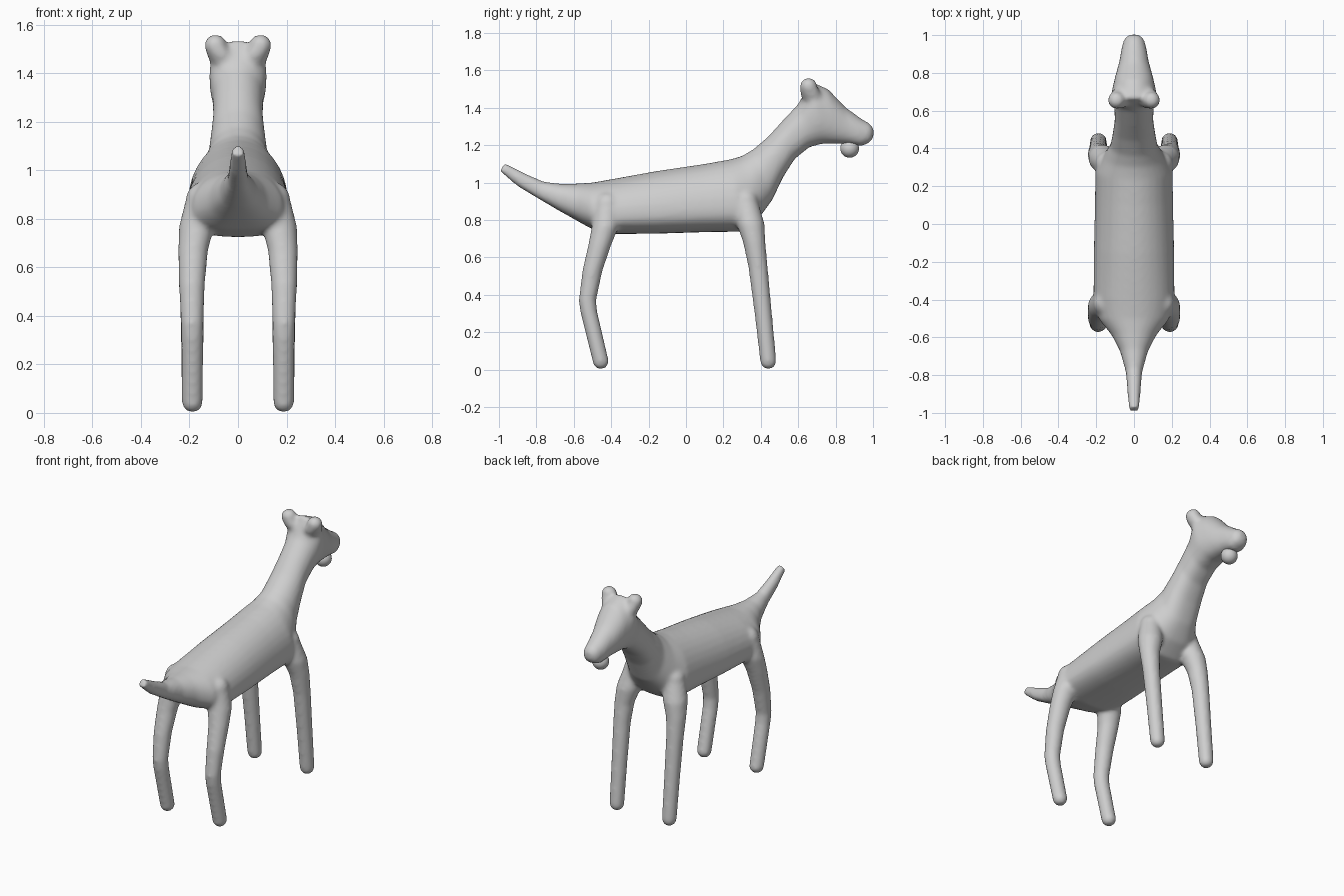
import bpy, bmesh
from math import sin, cos, pi
from mathutils import Vector

default_cube = bpy.data.objects.get("Cube")
if default_cube:
    bpy.data.objects.remove(default_cube, do_unlink=True)

# Single plain colour
grey = bpy.data.materials.new("light_grey")
grey.use_nodes = True
colour = (0.62, 0.62, 0.62, 1)
grey.diffuse_color = colour
grey.node_tree.nodes["Principled BSDF"].inputs["Base Color"].default_value = colour

SIDES = 32


def skin_rings(bm, rings):
    """Bridge a list of point rings and close both ends."""
    loops = [[bm.verts.new(p) for p in ring] for ring in rings]
    for a, b in zip(loops, loops[1:]):
        for i in range(SIDES):
            j = (i + 1) % SIDES
            bm.faces.new((a[i], a[j], b[j], b[i]))
    bm.faces.new(loops[0][::-1])
    bm.faces.new(loops[-1])


def torso_ring(by, bz, ty, tz, width, widest):
    """Egg-shaped ring between a lower and an upper point of the side outline."""
    low, high = Vector((0, by, bz)), Vector((0, ty, tz))
    ring = []
    for i in range(SIDES):
        a = 2 * pi * i / SIDES
        s, c = sin(a), cos(a)
        if s < 0:  # squarer underside
            s, c = -abs(s) ** 0.8, abs(c) ** 0.8 * (1 if c > 0 else -1)
        t = widest + s * (1 - widest if s > 0 else widest)
        ring.append(low.lerp(high, t) + Vector((width * c, 0, 0)))
    return ring


def limb(bm, stations):
    """Round tube through (x, y, z, radius) stations with ball ends."""
    rings = []
    for x, y, z, r in stations:
        rings.append([(x + r * cos(2 * pi * i / SIDES), y + r * sin(2 * pi * i / SIDES), z)
                      for i in range(SIDES)])
    skin_rings(bm, rings)
    for x, y, z, r in (stations[0], stations[-1]):
        ball(bm, (x, y, z), r)


def ball(bm, centre, radius):
    made = bmesh.ops.create_uvsphere(bm, u_segments=32, v_segments=20, radius=radius)
    bmesh.ops.translate(bm, verts=made["verts"], vec=centre)


def finish(name, bm):
    bmesh.ops.recalc_face_normals(bm, faces=bm.faces)
    mesh = bpy.data.meshes.new(name)
    bm.to_mesh(mesh)
    bm.free()
    mesh.materials.append(grey)
    for face in mesh.polygons:
        face.use_smooth = True
    obj = bpy.data.objects.new(name, mesh)
    bpy.context.collection.objects.link(obj)
    return obj


# Tail, trunk, neck and head: lower y, z, upper y, z, half width, widest height
outline = [
    (-.995, 1.06, -.97, 1.105, .028, .5),
    (-.9, .98, -.85, 1.045, .036, .5),
    (-.8, .92, -.76, 1.005, .044, .5),
    (-.68, .85, -.66, .993, .075, .5),
    (-.59, .8, -.58, .995, .12, .45),
    (-.51, .755, -.5, 1, .185, .4),
    (-.4, .725, -.4, 1.018, .215, .35),
    (-.15, .727, -.15, 1.063, .213, .35),
    (.1, .735, .1, 1.1, .207, .35),
    (.3, .738, .24, 1.125, .205, .35),
    (.39, .81, .3, 1.143, .165, .4),
    (.46, .905, .36, 1.178, .125, .5),
    (.52, 1.03, .44, 1.247, .112, .5),
    (.58, 1.125, .52, 1.335, .102, .5),
    (.66, 1.19, .6, 1.42, .105, .5),
    (.73, 1.208, .665, 1.54, .12, .6),
    (.8, 1.208, .76, 1.5, .1, .55),
    (.87, 1.205, .85, 1.405, .078, .5),
    (.94, 1.195, .94, 1.34, .064, .5),
    (.985, 1.215, .985, 1.315, .05, .5),
    (1.003, 1.245, 1.003, 1.29, .022, .5),
]
bm = bmesh.new()
skin_rings(bm, [torso_ring(*row) for row in outline])

# Legs and ears on both sides
for side in (-1, 1):
    hind = [(.145, -.42, .88, .07), (.17, -.43, .77, .073), (.185, -.46, .67, .062),
            (.19, -.5, .53, .054), (.189, -.527, .37, .047), (.188, -.52, .31, .046),
            (.188, -.456, .045, .044)]
    fore = [(.14, .32, .9, .065), (.165, .345, .78, .075), (.185, .365, .68, .06),
            (.19, .385, .55, .052), (.189, .413, .3, .047), (.188, .44, .045, .044)]
    ear = [(.045, .69, 1.42, .06), (.075, .665, 1.48, .055), (.093, .655, 1.515, .046)]
    for part in (hind, fore, ear):
        limb(bm, [(side * x, y, z, r) for x, y, z, r in part])

# Fuse the parts into one soft skin
body = finish("dog_body", bm)
remesh = body.modifiers.new("fuse", 'REMESH')
remesh.mode = 'VOXEL'
remesh.voxel_size = 0.011
remesh.use_smooth_shade = True
soften = body.modifiers.new("soften", 'SMOOTH')
soften.factor = 0.5
soften.iterations = 12

# Round tongue hanging below the muzzle
bm = bmesh.new()
ball(bm, (0, .875, 1.183), .05)
finish("tongue", bm)
